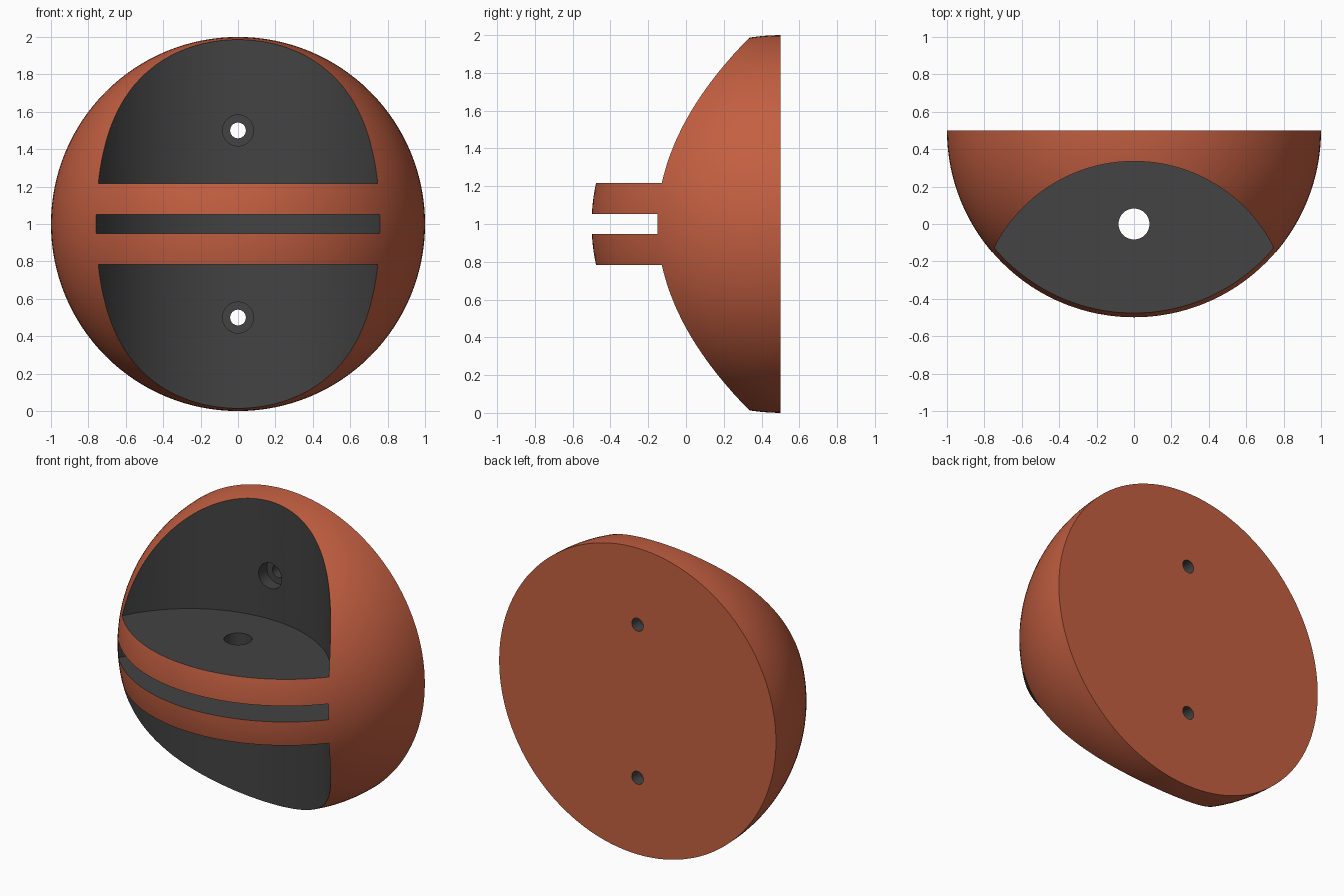
import bpy, bmesh, math
from mathutils import Matrix, Vector

if "Cube" in bpy.data.objects:
    bpy.data.objects.remove(bpy.data.objects["Cube"])

def material(name, rgb):
    m = bpy.data.materials.new(name)
    m.diffuse_color = (*rgb, 1)
    m.use_nodes = True
    m.node_tree.nodes["Principled BSDF"].inputs["Base Color"].default_value = m.diffuse_color
    return m

MATS = [material("terracotta", (0.55, 0.115, 0.053)),
        material("dark_grey", (0.056, 0.056, 0.056))]

def make_object(name, bm, index):
    bmesh.ops.recalc_face_normals(bm, faces=bm.faces)
    me = bpy.data.meshes.new(name)
    for f in bm.faces:
        f.material_index = index
    bm.to_mesh(me)
    bm.free()
    for m in MATS:
        me.materials.append(m)
    ob = bpy.data.objects.new(name, me)
    bpy.context.collection.objects.link(ob)
    return ob

def cylinder(name, start, end, radius, sides):
    a, b = Vector(start), Vector(end)
    rot = (b - a).to_track_quat('Z', 'Y').to_matrix().to_4x4()
    bm = bmesh.new()
    bmesh.ops.create_cone(bm, cap_ends=True, segments=sides, radius1=radius, radius2=radius,
                          depth=(b - a).length, matrix=Matrix.Translation((a + b) / 2) @ rot)
    return make_object(name, bm, 1)

# Domed body: half sphere, poles along y, flat back at y = 0.5
bm = bmesh.new()
bmesh.ops.create_uvsphere(bm, u_segments=128, v_segments=64, radius=1,
                          matrix=Matrix.Rotation(math.pi / 2, 4, 'X'))
bmesh.ops.delete(bm, geom=[v for v in bm.verts if v.co.y > 1e-4], context='VERTS')
bmesh.ops.holes_fill(bm, edges=[e for e in bm.edges if e.is_boundary], sides=0)
bmesh.ops.translate(bm, verts=bm.verts, vec=(0, 0.5, 1))
body = make_object("dome_hook_body", bm, 0)

# Upper and lower recesses plus the slot between the two shelves
cutters = [cylinder("recess_cutter", (0, -0.5, z0), (0, -0.5, z1), 0.835, 128)
           for z0, z1 in ((1.216, 2.4), (-0.4, 0.784), (0.948, 1.052))]
# Vertical pin hole through both shelves
cutters.append(cylinder("pin_hole_cutter", (0, 0, 0.7), (0, 0, 1.3), 0.083, 48))
# Counterbored screw holes through the back wall
for z in (0.5, 1.5):
    cutters.append(cylinder("counterbore_cutter", (0, 0.1, z), (0, 0.415, z), 0.083, 48))
    cutters.append(cylinder("screw_hole_cutter", (0, 0.05, z), (0, 0.7, z), 0.042, 48))

bpy.context.view_layer.objects.active = body
body.select_set(True)
for c in cutters:
    mod = body.modifiers.new("cut", 'BOOLEAN')
    mod.operation = 'DIFFERENCE'
    mod.solver = 'EXACT'
    mod.object = c
    bpy.ops.object.modifier_apply(modifier=mod.name)
    bpy.data.objects.remove(c)

bpy.ops.object.shade_smooth_by_angle(angle=math.radians(25))
